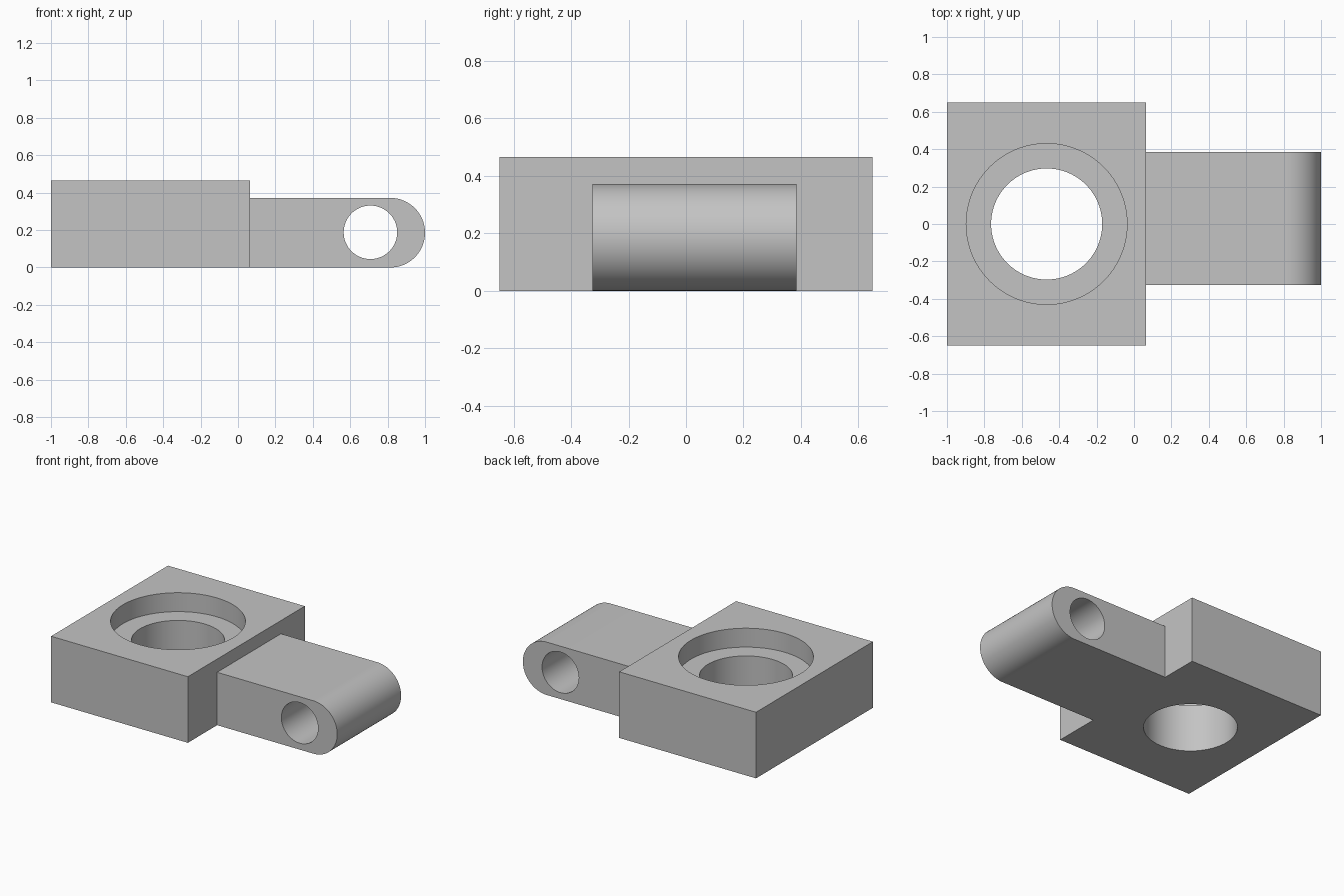
import bpy
import bmesh
from math import sin, cos, pi, radians
from mathutils import Matrix, Vector

cube = bpy.data.objects.get("Cube")
if cube:
    bpy.data.objects.remove(cube, do_unlink=True)

GREY = (0.55, 0.55, 0.55, 1.0)
metal = bpy.data.materials.new("plain grey")
metal.use_nodes = True
metal.diffuse_color = GREY
metal.node_tree.nodes["Principled BSDF"].inputs["Base Color"].default_value = GREY


def make_object(name, bm):
    bmesh.ops.recalc_face_normals(bm, faces=bm.faces[:])
    mesh = bpy.data.meshes.new(name)
    bm.to_mesh(mesh)
    bm.free()
    mesh.materials.append(metal)
    obj = bpy.data.objects.new(name, mesh)
    bpy.context.collection.objects.link(obj)
    return obj


def prism(name, outline, offset):
    """Extrude a closed outline of 3D points along an offset."""
    bm = bmesh.new()
    face = bm.faces.new([bm.verts.new(p) for p in outline])
    grown = bmesh.ops.extrude_face_region(bm, geom=[face], use_keep_orig=True)
    moved = [g for g in grown["geom"] if isinstance(g, bmesh.types.BMVert)]
    bmesh.ops.translate(bm, verts=moved, vec=Vector(offset))
    return make_object(name, bm)


def cylinder(name, radius, depth, centre, rotation=Matrix()):
    bm = bmesh.new()
    bmesh.ops.create_cone(bm, cap_ends=True, segments=96, radius1=radius,
                          radius2=radius, depth=depth,
                          matrix=Matrix.Translation(centre) @ rotation)
    return make_object(name, bm)


def combine(target, tool, operation):
    """Apply a boolean and remove the helper."""
    mod = target.modifiers.new(operation, 'BOOLEAN')
    mod.operation = operation
    mod.solver = 'EXACT'
    mod.object = tool
    bpy.context.view_layer.update()
    graph = bpy.context.evaluated_depsgraph_get()
    result = bpy.data.meshes.new_from_object(target.evaluated_get(graph))
    target.modifiers.clear()
    target.data = result
    bpy.data.objects.remove(tool, do_unlink=True)


# Rectangular block
left, right, half_width, height = -1.0, 0.065, 0.65, 0.465
body = prism("hinge_bracket",
             [(left, -half_width, 0), (right, -half_width, 0),
              (right, half_width, 0), (left, half_width, 0)],
             (0, 0, height))

# Arm with a fully rounded end, overlapping slightly into the block
r, arm_front, arm_back, steps = 0.186, -0.325, 0.385, 48
outline = [(0.0, arm_front, 2 * r), (0.0, arm_front, 0)]
for i in range(steps + 1):
    a = -pi / 2 + pi * i / steps
    outline.append((1 - r + r * cos(a), arm_front, r + r * sin(a)))
arm = prism("arm", outline, (0, arm_back - arm_front, 0))
combine(body, arm, 'UNION')

# Stepped vertical bore: through hole and wide shallow recess
bore_x, ledge = -0.467, 0.332
combine(body, cylinder("bore_cutter", 0.297, 2, (bore_x, 0, 0)), 'DIFFERENCE')
combine(body, cylinder("recess_cutter", 0.43, 1, (bore_x, 0, ledge + 0.5)), 'DIFFERENCE')

# Pin hole across the arm
combine(body, cylinder("pin_cutter", 0.143, 2, (0.708, 0, 0.188),
                       Matrix.Rotation(pi / 2, 4, 'X')), 'DIFFERENCE')

# Smooth curved walls, crisp edges
bpy.ops.object.select_all(action='DESELECT')
body.select_set(True)
bpy.context.view_layer.objects.active = body
bpy.ops.object.shade_smooth_by_angle(angle=radians(30))
